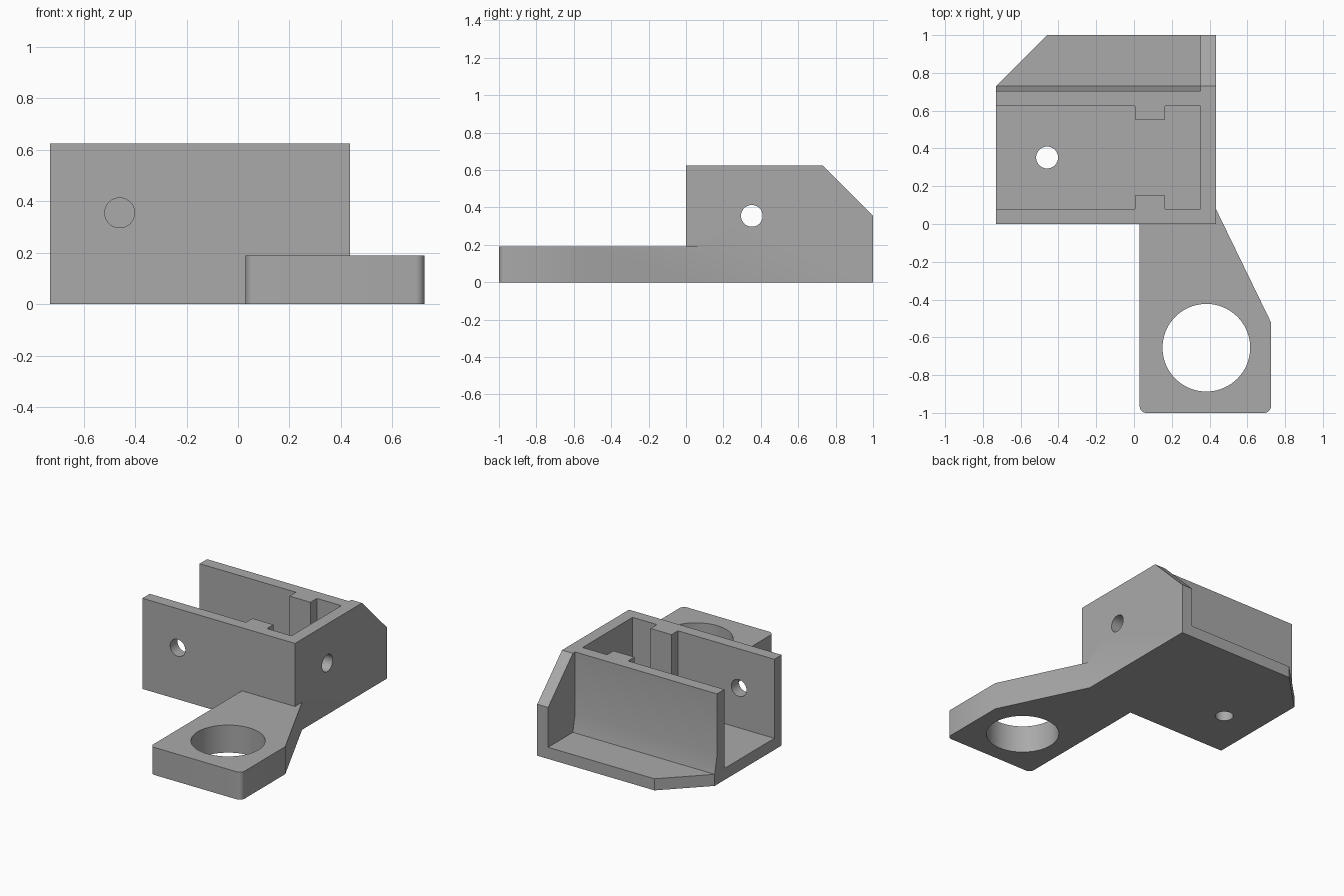
import bpy, bmesh, math
from mathutils import Vector

cube = bpy.data.objects.get("Cube")
if cube:
    bpy.data.objects.remove(cube, do_unlink=True)

GREY = (0.4, 0.4, 0.4, 1.0)
grey = bpy.data.materials.new("plain_grey")
grey.use_nodes = True
grey.diffuse_color = GREY
grey.node_tree.nodes["Principled BSDF"].inputs["Base Color"].default_value = GREY

# Main dimensions
LEFT, RIGHT, TOP, FLOOR, WALL = -0.73, 0.435, 0.625, 0.08, 0.08
BACK, CORNER = 1.0, 0.73
INNER_X = 0.352
HOLE_X, HOLE_Y, HOLE_Z, HOLE_R = -0.46, 0.352, 0.355, 0.058


def prism(name, profile, low, high, axis="z"):
    """Extrude a 2D profile along z (x, y profile) or along x (y, z profile)."""
    place = {"z": lambda a, b, h: (a, b, h), "x": lambda a, b, h: (h, a, b)}[axis]
    bm = bmesh.new()
    face = bm.faces.new([bm.verts.new(place(a, b, low)) for a, b in profile])
    new = bmesh.ops.extrude_face_region(bm, geom=[face])["geom"]
    offset = Vector(place(0, 0, high - low))
    bmesh.ops.translate(bm, vec=offset, verts=[v for v in new if isinstance(v, bmesh.types.BMVert)])
    bmesh.ops.recalc_face_normals(bm, faces=bm.faces)
    mesh = bpy.data.meshes.new(name)
    bm.to_mesh(mesh)
    bm.free()
    obj = bpy.data.objects.new(name, mesh)
    bpy.context.collection.objects.link(obj)
    mesh.materials.append(grey)
    return obj


def cylinder(name, centre, radius, depth, rotation=(0, 0, 0), sides=48):
    bpy.ops.mesh.primitive_cylinder_add(vertices=sides, radius=radius, depth=depth,
                                        location=centre, rotation=rotation)
    obj = bpy.context.object
    obj.name = name
    obj.data.materials.append(grey)
    return obj


def combine(target, other, operation="DIFFERENCE"):
    """Apply a boolean and discard the helper."""
    mod = target.modifiers.new("cut", "BOOLEAN")
    mod.operation, mod.object, mod.solver = operation, other, "EXACT"
    bpy.context.view_layer.objects.active = target
    bpy.ops.object.modifier_apply(modifier=mod.name)
    bpy.data.objects.remove(other, do_unlink=True)


def arc(cx, cy, radius, start, steps=8):
    """Quarter circle of points, counter-clockwise from a start angle."""
    angles = [math.radians(start + 90 * i / steps) for i in range(steps + 1)]
    return [(cx + radius * math.cos(a), cy + radius * math.sin(a)) for a in angles]


# Solid housing block with one slanted rear corner
bracket = prism("bracket", [(LEFT, 0), (RIGHT, 0), (RIGHT, BACK), (-0.46, BACK), (LEFT, CORNER)], 0, TOP)

# Channel open at the end and top, leaving a pair of guide ribs
MID = 0.352
half, rib_half = 0.272, 0.202
side = [(-1, half), (0.005, half), (0.005, rib_half), (0.165, rib_half), (0.165, half), (INNER_X, half)]
channel = [(x, MID - d) for x, d in side] + [(x, MID + d) for x, d in reversed(side)]
combine(bracket, prism("channel_cutter", channel, FLOOR, 1))

# Rear ledge, with a flared foot on the back wall
ledge = [(0.705, 1), (0.705, 0.2), (CORNER, FLOOR), (1.2, FLOOR), (1.2, 1)]
combine(bracket, prism("ledge_cutter", ledge, -1, INNER_X, "x"))

# Sloping top corner of the end wall
slope = [(CORNER, TOP), (CORNER - 0.2, TOP + 0.2), (1.2, TOP + 0.2), (1.2, TOP - (1.2 - CORNER))]
combine(bracket, prism("slope_cutter", slope, 0, 1, "x"))

# Mounting arm with rounded front corners
R = 0.035
arm = prism("mounting_arm", arc(0.03 + R, -1 + R, R, 180) + arc(0.725 - R, -1 + R, R, 270)
            + [(0.725, -0.52), (RIGHT, 0.077), (0.4, 0.05), (0.03, 0.05)], 0, 0.19)
combine(bracket, arm, "UNION")

# Holes: front wall, end wall, floor and the large arm ring
quarter = math.pi / 2
combine(bracket, cylinder("front_hole", (HOLE_X, 0, HOLE_Z), HOLE_R, 0.4, (quarter, 0, 0)))
combine(bracket, cylinder("end_hole", (RIGHT, HOLE_Y, HOLE_Z), HOLE_R, 0.4, (0, quarter, 0)))
combine(bracket, cylinder("floor_hole", (HOLE_X, HOLE_Y, 0), HOLE_R, 0.4))
combine(bracket, cylinder("arm_hole", (0.383, -0.655, 0.1), 0.232, 0.6, sides=96))

# Smooth the round surfaces and keep the edges sharp
bpy.ops.object.select_all(action="DESELECT")
bracket.select_set(True)
bpy.context.view_layer.objects.active = bracket
bpy.ops.object.shade_smooth_by_angle(angle=math.radians(30))
